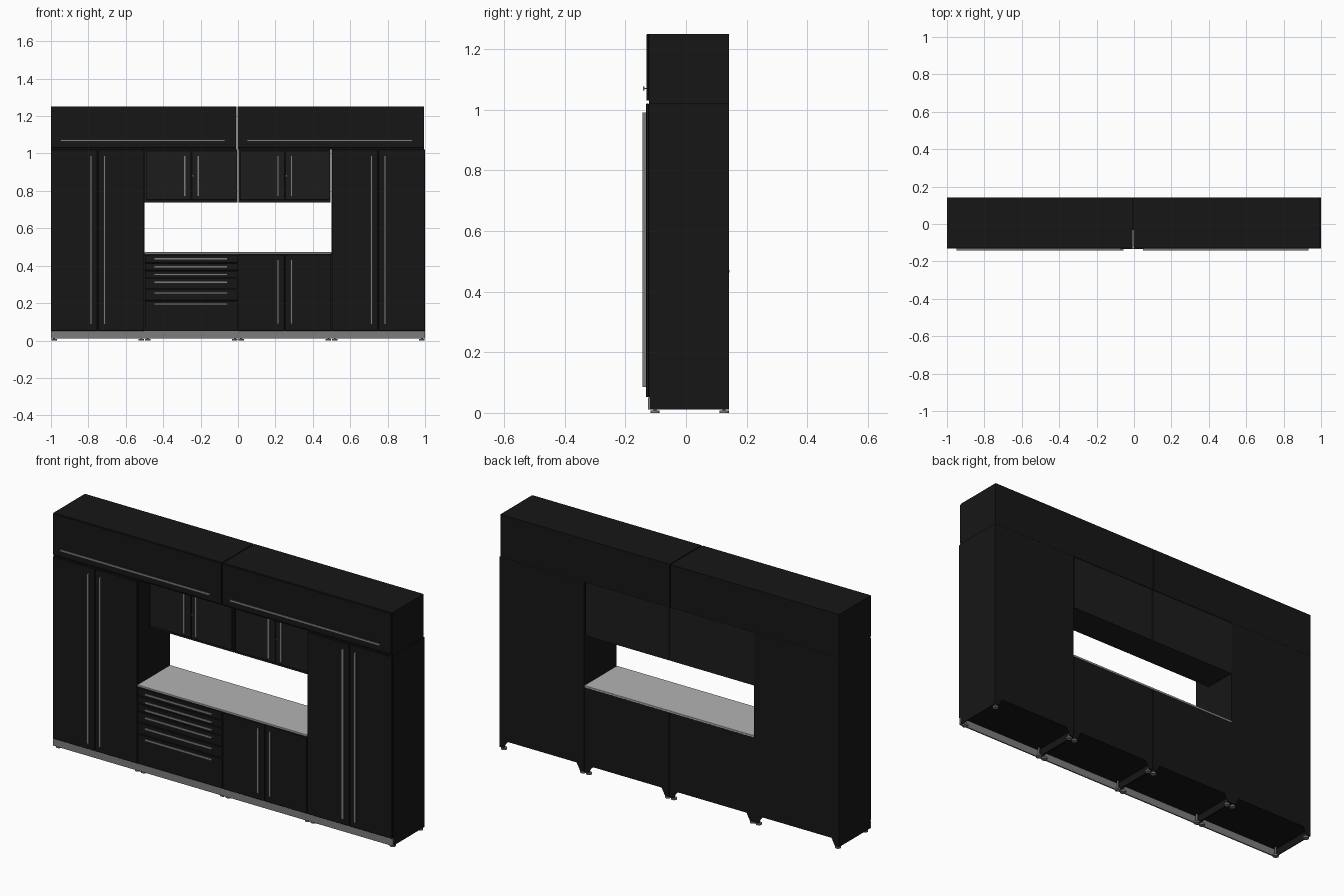
import bpy, bmesh, math
from mathutils import Vector

if "Cube" in bpy.data.objects:
    bpy.data.objects.remove(bpy.data.objects["Cube"])


def material(name, v):
    m = bpy.data.materials.new(name)
    m.diffuse_color = (v, v, v, 1)
    m.use_nodes = True
    m.node_tree.nodes["Principled BSDF"].inputs["Base Color"].default_value = m.diffuse_color
    return m


BLACK = material("black_paint", 0.008)
CHARCOAL = material("charcoal_paint", 0.012)
STEEL = material("brushed_steel", 0.2)
KICK = material("grey_kick", 0.2)
TOP = material("worktop_steel", 0.45)


def finish(name, bm, mat):
    bmesh.ops.recalc_face_normals(bm, faces=bm.faces)
    me = bpy.data.meshes.new(name)
    bm.to_mesh(me)
    bm.free()
    me.materials.append(mat)
    ob = bpy.data.objects.new(name, me)
    bpy.context.collection.objects.link(ob)
    return ob


def box(name, x, y, z, mat=BLACK, bevel=0):
    bm = bmesh.new()
    bmesh.ops.create_cube(bm, size=1)
    for v in bm.verts:
        v.co = Vector([r[0] + (c + 0.5) * (r[1] - r[0]) for c, r in zip(v.co, (x, y, z))])
    ob = finish(name, bm, mat)
    if bevel:
        mod = ob.modifiers.new("bevel", "BEVEL")
        mod.width, mod.segments = bevel, 1
    return ob


def prism(name, pts, direction, mat):
    """Extrude a closed outline of 3D points along a direction."""
    bm = bmesh.new()
    face = bm.faces.new([bm.verts.new(p) for p in pts])
    new = bmesh.ops.extrude_face_region(bm, geom=[face])["geom"]
    bmesh.ops.translate(bm, vec=direction, verts=[g for g in new if isinstance(g, bmesh.types.BMVert)])
    return finish(name, bm, mat)


def cylinder(name, centre, r, h, mat, axis="Z", sides=20):
    bm = bmesh.new()
    bmesh.ops.create_cone(bm, cap_ends=True, segments=sides, radius1=r, radius2=r, depth=h)
    ob = finish(name, bm, mat)
    if axis == "Y":
        ob.rotation_euler.x = math.pi / 2
    ob.location = centre
    for p in ob.data.polygons:
        p.use_smooth = len(p.vertices) == 4
    return ob


# T-shaped pull profile: (sideways, outward)
T = [(-.002, -.001), (-.002, .007), (-.006, .007), (-.006, .011),
     (.006, .011), (.006, .007), (.002, .007), (.002, -.001)]


def pull_upright(name, x, y, z0, z1):
    prism(name, [(x + a, y - b, z0) for a, b in T], (0, 0, z1 - z0), STEEL)


def pull_across(name, x0, x1, y, z):
    prism(name, [(x0, y - b, z + a) for a, b in T], (x1 - x0, 0, 0), STEEL)


FRONT, CARCASS, BACK, G = -0.132, -0.122, 0.141, 0.0015


def double_doors(name, x0, x1, y, z0, z1, hz0, hz1, mat=BLACK):
    mid = (x0 + x1) / 2
    box(name + "_left_door", (x0 + G, mid - G), (y, y + .0095), (z0, z1), mat, .0015)
    box(name + "_right_door", (mid + G, x1 - G), (y, y + .0095), (z0, z1), mat, .0015)
    for s, side in ((-1, "left"), (1, "right")):
        pull_upright(f"{name}_{side}_handle", mid + s * .036, y, hz0, hz1)


def floor_unit(name, x0, top):
    """Carcass, skirts, kick board and levelling feet of a floor cabinet."""
    x1 = x0 + .5
    box(name + "_carcass", (x0 + .0005, x1 - .0005), (CARCASS, BACK), (.05, top))
    # side skirts
    box(name + "_left_skirt", (x0 + .0005, x0 + .005), (CARCASS, BACK), (.012, .05))
    box(name + "_right_skirt", (x1 - .005, x1 - .0005), (CARCASS, BACK), (.012, .05))
    box(name + "_kick_board", (x0, x1), (-.126, -.119), (.012, .05), KICK)
    for xe, s, side in ((x0, 1, "left"), (x1, -1, "right")):
        # tapered corner bracket at the back
        prism(f"{name}_{side}_bracket",
              [(xe + s * a, BACK - .004, z) for a, z in ((.001, .012), (.025, .012), (.045, .05), (.001, .05))],
              (0, .004, 0), BLACK)
        for y, end in ((-.102, "front"), (.126, "back")):
            c = xe + s * .017
            cylinder(f"{name}_{side}_{end}_foot", (c, y, .004), .015, .008, STEEL)
            cylinder(f"{name}_{side}_{end}_stem", (c, y, .028), .005, .046, STEEL, sides=12)


# tall lockers at both ends
for name, x0 in (("left_locker", -1), ("right_locker", .5)):
    floor_unit(name, x0, 1.022)
    double_doors(name, x0, x0 + .5, FRONT, .052, 1.02, .085, .99)

# base units under the worktop
floor_unit("drawer_base", -.5, .462)
floor_unit("door_base", 0, .462)
double_doors("door_base", 0, .5, FRONT, .052, .459, .088, .434)

# drawer stack
edges = [.459, .414, .374, .333, .274, .213, .052]
pulls = [.437, .394, .353, .312, .254, .195]
for i, pz in enumerate(pulls):
    box(f"drawer_front_{i + 1}", (-.5 + G, -G), (FRONT, FRONT + .0095), (edges[i + 1] + G, edges[i] - G), BLACK, .001)
    pull_across(f"drawer_handle_{i + 1}", -.45, -.055, FRONT, pz)

# worktop
box("worktop", (-.4995, .4995), (-.133, .143), (.462, .472), TOP, .001)

# wall cupboards, set back from the lockers
for name, x0, x1 in (("left_wall_cupboard", -.5, -.002), ("right_wall_cupboard", .002, .495)):
    box(name + "_carcass", (x0 + .001, x1), (-.031, BACK - .001), (.738, 1.021), CHARCOAL)
    double_doors(name, x0 + .008, x1 - .004, -.041, .752, 1.016, .77, .99, CHARCOAL)
    cylinder(name + "_lock", ((x0 + x1) / 2 + .01, -.042, .88), .004, .006, STEEL, "Y", 12)

# overhead flap cabinets
for name, x0, x1 in (("left_overhead", -1, -.007), ("right_overhead", -.002, .994)):
    box(name + "_carcass", (x0, x1), (CARCASS, BACK), (1.0225, 1.25))
    box(name + "_flap", (x0 + G, x1 - G), (-.13, -.1215), (1.03, 1.249), BLACK, .0015)
    pull_across(name + "_handle", x0 + .05, x1 - .062, -.13, 1.07)
